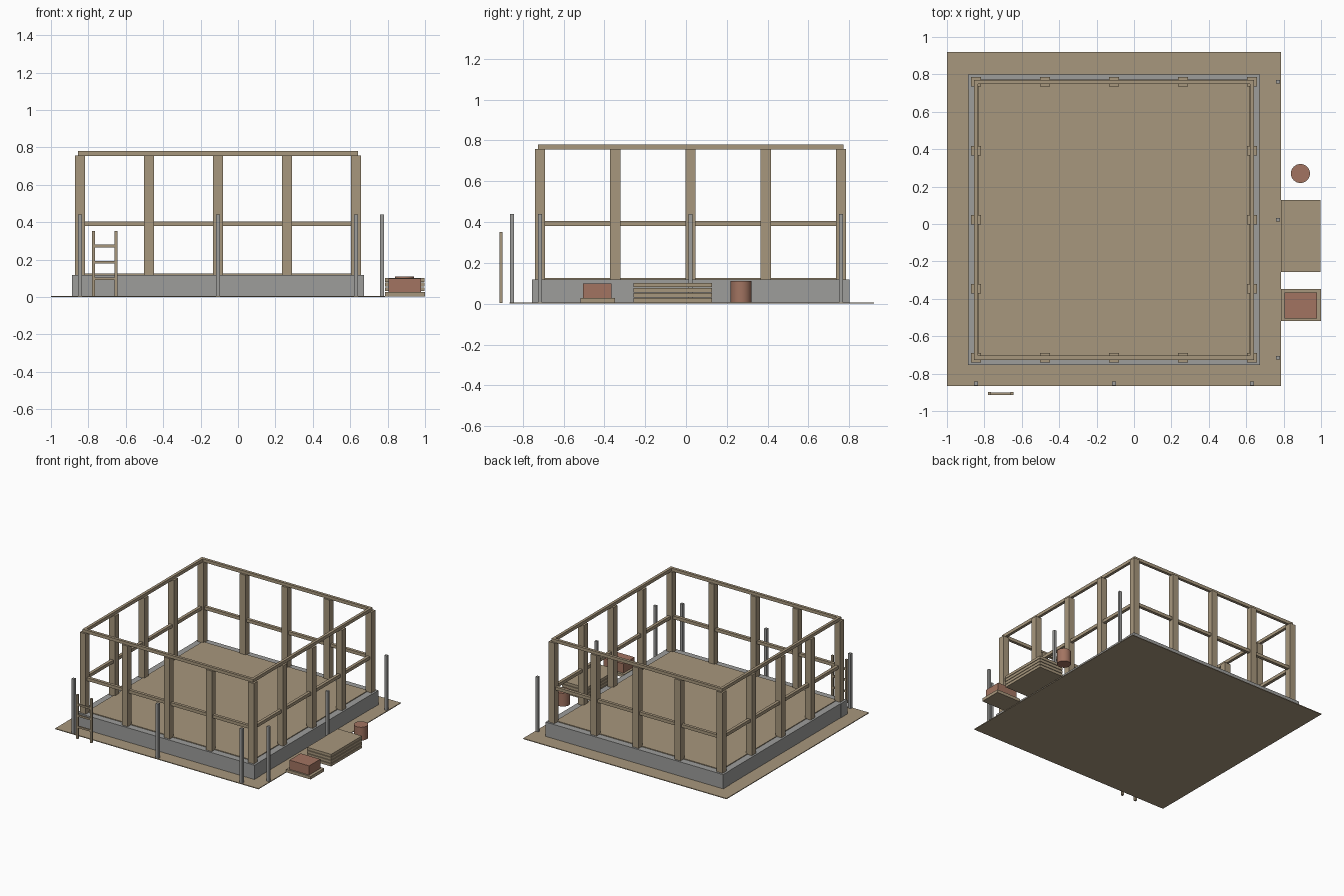
import bpy
import math

old = bpy.data.objects.get("Cube")
if old:
    bpy.data.objects.remove(old, do_unlink=True)


def material(name, rgb):
    m = bpy.data.materials.new(name)
    m.use_nodes = True
    m.diffuse_color = (*rgb, 1)
    m.node_tree.nodes["Principled BSDF"].inputs["Base Color"].default_value = (*rgb, 1)
    return m


WOOD = material("tan wood", (0.39, 0.31, 0.205))
GREY = material("concrete grey", (0.34, 0.34, 0.33))
BRICK = material("brick red", (0.36, 0.175, 0.12))


def box(name, mat, x0, x1, y0, y1, z0, z1):
    bpy.ops.mesh.primitive_cube_add(
        size=1, location=((x0 + x1) / 2, (y0 + y1) / 2, (z0 + z1) / 2))
    ob = bpy.context.object
    ob.name = name
    ob.scale = (x1 - x0, y1 - y0, z1 - z0)
    bpy.ops.object.transform_apply(location=False, rotation=False, scale=True)
    ob.data.materials.append(mat)
    return ob


def block(name, mat, x, y, hx, hy, z0, z1):
    return box(name, mat, x - hx, x + hx, y - hy, y + hy, z0, z1)


# Centre of the building and spacing of its frame
CX, CY = -0.107, 0.0225
HALF = 0.7375
STEP = HALF / 2
OUTER, WALL = 0.78, 0.04

# Ground sheet and floor
box("ground_sheet", WOOD, -1, 0.785, -0.865, 0.92, 0, 0.006)
block("floor", WOOD, CX, CY, 0.725, 0.725, 0.1, 0.125)

# Foundation walls, plus the rails and top beams of each side
for s, side in ((-1, "front"), (1, "back")):
    y = CY + s * HALF
    block(side + "_foundation", GREY, CX, y, OUTER, WALL, 0.003, 0.119)
    block(side + "_mid_rail", WOOD, CX, y, 0.725, 0.012, 0.38, 0.405)
    block(side + "_top_beam", WOOD, CX, y, HALF + 0.011, 0.011, 0.755, 0.78)
for s, side in ((-1, "right"), (1, "left")):
    x = CX + s * HALF
    block(side + "_foundation", GREY, x, CY, WALL, HALF - WALL, 0.003, 0.119)
    block(side + "_mid_rail", WOOD, x, CY, 0.012, 0.725, 0.38, 0.405)
    block(side + "_top_beam", WOOD, x, CY, 0.011, HALF - 0.011, 0.755, 0.78)

# Wall posts around the edge
for i in range(-2, 3):
    for j in range(-2, 3):
        if 2 in (abs(i), abs(j)):
            block("wall_post", WOOD, CX + i * STEP, CY + j * STEP,
                  0.026, 0.025, 0.115, 0.757)

# Scaffold poles on the front and left sides
for i in (-1, 0, 1):
    block("front_pole", GREY, CX + i * HALF, -0.853, 0.011, 0.01, 0.005, 0.44)
    block("left_pole", GREY, 0.77, CY + i * HALF, 0.011, 0.01, 0.005, 0.44)

# Ladder
for x in (-0.773, -0.651):
    block("ladder_rail", WOOD, x, -0.907, 0.008, 0.008, 0.003, 0.352)
for z in (0.097, 0.187, 0.273):
    block("ladder_rung", WOOD, -0.712, -0.907, 0.055, 0.006, z - 0.007, z + 0.007)

# Stack of boards
for k in range(4):
    z = 0.006 + k * 0.025
    box("stacked_board", WOOD, 0.786, 0.998, -0.257, 0.128, z, z + 0.021)

# Bricks on a pallet
box("pallet", WOOD, 0.786, 1, -0.518, -0.347, 0.003, 0.027)
box("brick_pile", BRICK, 0.805, 0.978, -0.505, -0.365, 0.027, 0.1)

# Barrel
bpy.ops.mesh.primitive_cylinder_add(vertices=32, radius=0.051, depth=0.105,
                                    location=(0.89, 0.27, 0.058))
barrel = bpy.context.object
barrel.name = "barrel"
barrel.data.materials.append(BRICK)
bpy.ops.object.shade_smooth_by_angle(angle=math.radians(35))
